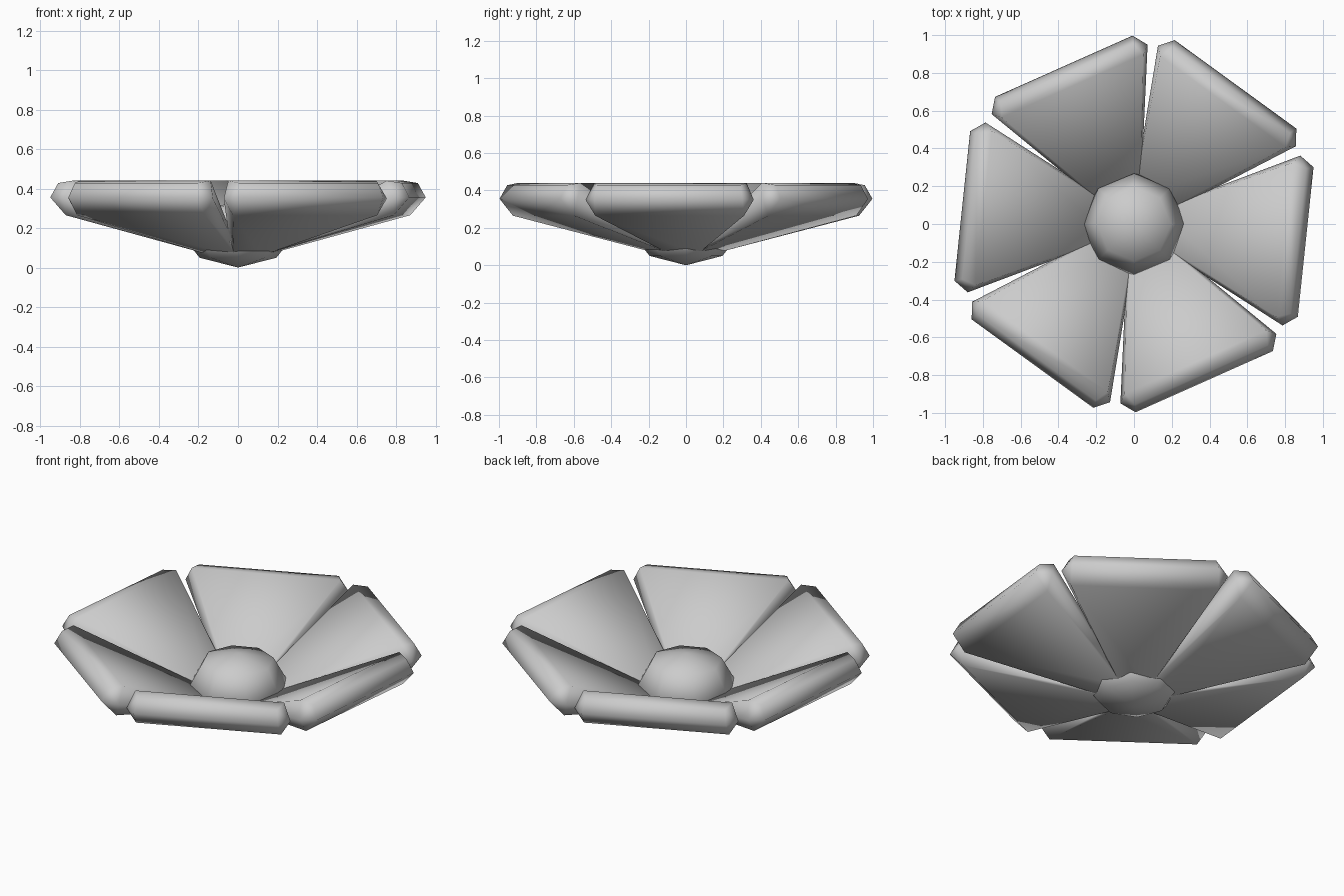
import bpy, bmesh, math

if "Cube" in bpy.data.objects:
    bpy.data.objects.remove(bpy.data.objects["Cube"])


def finish(bm, name, angle):
    bmesh.ops.recalc_face_normals(bm, faces=bm.faces)
    mesh = bpy.data.meshes.new(name)
    bm.to_mesh(mesh)
    bm.free()
    ob = bpy.data.objects.new(name, mesh)
    bpy.context.collection.objects.link(ob)
    bpy.ops.object.select_all(action='DESELECT')
    ob.select_set(True)
    bpy.context.view_layer.objects.active = ob
    bpy.ops.object.shade_smooth_by_angle(angle=math.radians(angle))
    return ob


# Petal: bevelled tapering wedge (radius, half width, height), mirrored sideways
PETAL = [
    (0.12, 0.075, 0.095), (0.12, 0.092, 0.08), (0.12, 0.075, 0.06),   # root
    (0.80, 0.41, 0.44), (0.875, 0.385, 0.428),                        # top of rim
    (0.838, 0.452, 0.35), (0.914, 0.398, 0.355),                      # widest rim
    (0.835, 0.40, 0.265),                                             # bottom of rim
]


def petal(index):
    bm = bmesh.new()
    for u, v, z in PETAL:
        for side in (-1, 1):
            bm.verts.new((u, side * v, z))
    bmesh.ops.convex_hull(bm, input=bm.verts[:])
    bmesh.ops.dissolve_limit(bm, angle_limit=math.radians(2),
                             verts=bm.verts[:], edges=bm.edges[:])
    ob = finish(bm, f"petal_{index + 1}", 68)
    ob.rotation_euler.z = math.radians(-6 + 60 * index)


for i in range(6):
    petal(i)

# Hub: eight-sided flattened dome spun from a profile
bm = bmesh.new()
profile = [(0, 0), (0.195, 0.05), (0.272, 0.15), (0.195, 0.29), (0, 0.335)]
pts = [bm.verts.new((r, 0, z)) for r, z in profile]
edges = [bm.edges.new(pair) for pair in zip(pts, pts[1:])]
bmesh.ops.spin(bm, geom=pts + edges, cent=(0, 0, 0), axis=(0, 0, 1),
               angle=math.tau, steps=8)
bmesh.ops.remove_doubles(bm, verts=bm.verts[:], dist=0.001)
finish(bm, "hub", 80)
